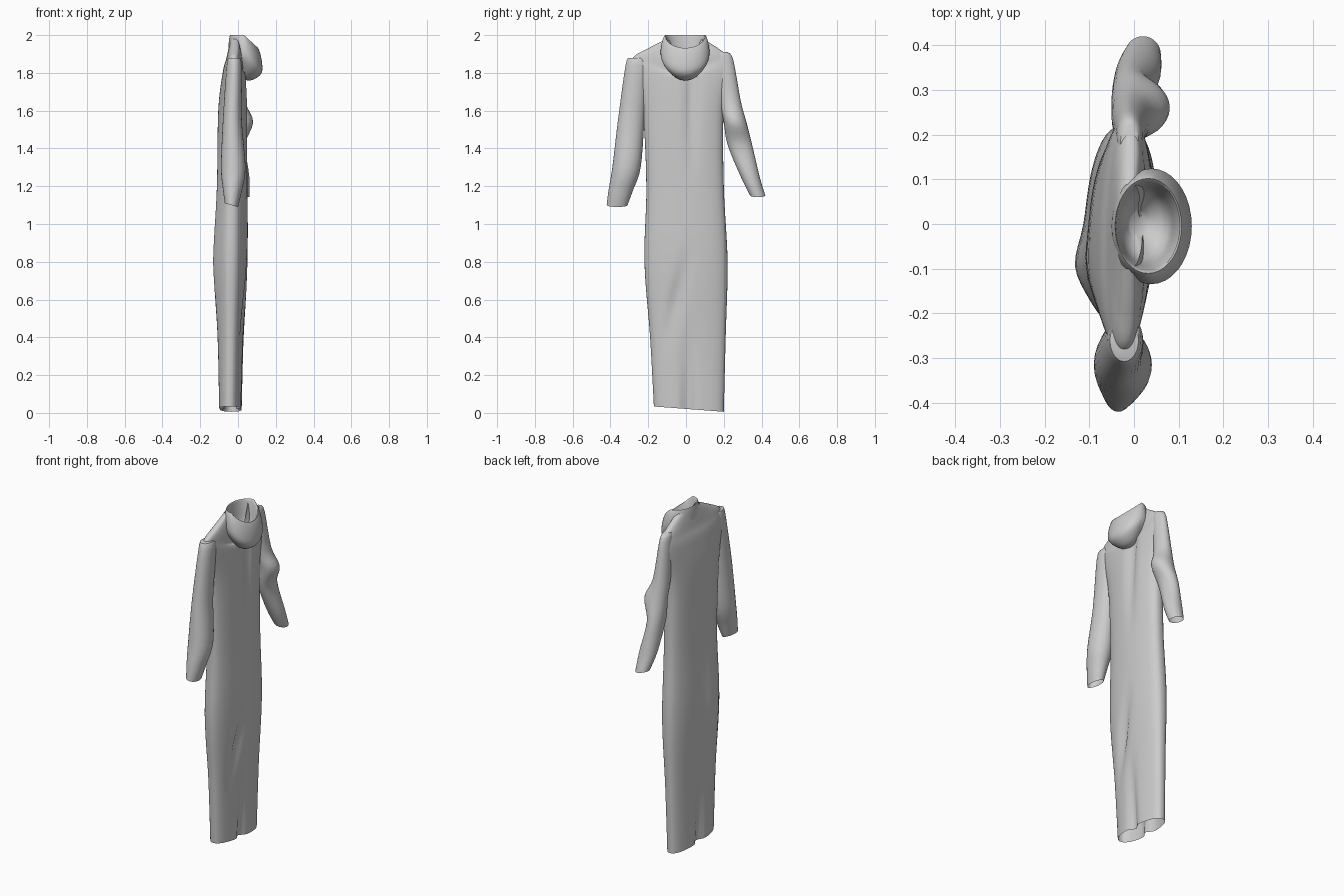
import bpy, bmesh, math

cube = bpy.data.objects.get("Cube")
if cube:
    bpy.data.objects.remove(cube, do_unlink=True)

grey = (0.6, 0.6, 0.6, 1)
cloth = bpy.data.materials.new("grey cloth")
cloth.use_nodes = True
cloth.diffuse_color = grey
cloth.node_tree.nodes["Principled BSDF"].inputs["Base Color"].default_value = grey


def blend(before, start, end, after, t):
    """Smooth curve value between start and end, guided by the neighbours."""
    leave = (end - before) / 2
    arrive = (after - start) / 2
    gap = end - start
    straight = start + gap * t
    bend = (leave - gap) * (1 - t) - (arrive - gap) * t
    return straight + bend * t * (1 - t)


def refine(rows, steps=4):
    """Add smoothly blended sections between the key sections."""
    padded = [rows[0], *rows, rows[-1]]
    sections = []
    for group in zip(padded, padded[1:], padded[2:], padded[3:]):
        for step in range(steps):
            sections.append([blend(*values, step / steps) for values in zip(*group)])
    sections.append(rows[-1])
    return sections


def oval(section, sides, drop, fold=None):
    """Closed section; drop lowers points by direction, fold reshapes the depth."""
    z, right, left, front, back = section
    points = []
    for index in range(sides):
        angle = math.tau * index / sides
        reach, side = math.cos(angle), math.sin(angle)
        y = (right + left) / 2 + (left - right) / 2 * side
        depth = fold(y, z, reach) if fold else reach
        x = (front + back) / 2 + (back - front) / 2 * depth
        points.append((x, y, z - drop(z, reach, side)))
    return points


def loft(name, rings, cap_start=False, cap_end=False):
    """Skin a stack of rings into one smooth cloth surface."""
    bm = bmesh.new()
    loops = [[bm.verts.new(point) for point in ring] for ring in rings]
    for lower, upper in zip(loops, loops[1:]):
        for i in range(len(lower)):
            bm.faces.new((lower[i - 1], lower[i], upper[i], upper[i - 1]))
    if cap_start:
        bm.faces.new(loops[0])
    if cap_end:
        bm.faces.new(loops[-1])
    bmesh.ops.recalc_face_normals(bm, faces=bm.faces)
    mesh = bpy.data.meshes.new(name)
    bm.to_mesh(mesh)
    bm.free()
    mesh.materials.append(cloth)
    part = bpy.data.objects.new(name, mesh)
    bpy.context.collection.objects.link(part)
    bpy.ops.object.select_all(action='DESELECT')
    part.select_set(True)
    bpy.context.view_layer.objects.active = part
    bpy.ops.object.shade_smooth_by_angle(angle=math.radians(50))


def crease(y, centre, width=0.03):
    return math.exp(-((y - centre) / width) ** 2)


def robe_folds(y, z, reach):
    """Leg split, drape and pleat behind, and a full right leg in front."""
    size = 1 - max(0, 0.5 - z) * crease(y, 0.01)
    if reach > 0:
        drape = max(0, 1 - abs(z - 0.6) / 0.3)
        size -= drape * crease(y, (z - 0.8) / 4) / 3
        pleat = min(1, max(0, z - 1.2) * 2)
        size -= pleat * crease(y, 0.03) / 3
    else:
        fullness = max(0, 1 - abs(z - 0.8))
        size += fullness * crease(y, -0.1, 0.07) / 3
    return math.copysign(abs(reach) ** 0.8, reach) * size + y / 2


def robe_drop(z, reach, side):
    """The back of the neck falls away below the hood; the hem is uneven."""
    neck = max(0, z - 1.8) * max(0, reach) ** 4
    hem = max(0, 0.3 - z) * side / 20
    return neck + hem


# Each section: height, right edge, left edge, front edge, back edge
robe = [
    (0.02, -0.17, 0.2, -0.1, 0.02),
    (0.4, -0.19, 0.21, -0.1, 0.03),
    (0.8, -0.22, 0.22, -0.11, 0.05),
    (1.2, -0.21, 0.2, -0.1, 0.05),
    (1.6, -0.23, 0.2, -0.1, 0.05),
    (1.8, -0.28, 0.24, -0.08, 0.04),
    (1.88, -0.28, 0.23, -0.06, 0.03),
    (1.93, -0.2, 0.17, -0.05, 0.03),
    (1.98, -0.1, 0.09, -0.04, 0.02)]
loft("robe_body", [oval(section, 56, robe_drop, robe_folds) for section in refine(robe, 6)])


def cuff_drop(z, reach, side):
    """Cuffs and shoulders hang a little unevenly."""
    return reach * max(0, 1.3 - z) / 20


# Sleeves, from closed shoulder to open cuff
sleeves = {
    "right_sleeve": [
        (1.88, -0.3, -0.23, -0.05, 0),
        (1.84, -0.32, -0.2, -0.06, 0.02),
        (1.55, -0.36, -0.22, -0.08, 0.02),
        (1.3, -0.39, -0.24, -0.09, 0.04),
        (1.18, -0.41, -0.28, -0.08, 0.02),
        (1.1, -0.42, -0.31, -0.07, 0)],
    "left_sleeve": [
        (1.91, 0.15, 0.22, -0.03, 0.01),
        (1.87, 0.15, 0.25, -0.04, 0.02),
        (1.65, 0.18, 0.29, -0.05, 0.04),
        (1.54, 0.2, 0.32, -0.05, 0.08),
        (1.42, 0.22, 0.35, -0.05, 0.04),
        (1.25, 0.29, 0.39, -0.04, 0.06),
        (1.15, 0.34, 0.42, -0.02, 0.06)],
}
for name, sections in sleeves.items():
    loft(name, [oval(section, 28, cuff_drop) for section in refine(sections)], cap_start=True)


def hood_ring(height, size):
    """Tilted ring of the hood, scaled about its sagging centre."""
    section = (height, -0.13 * size, 0.12 * size, -0.05 * size, 0.125 * size)
    return oval(section, 36, lambda z, reach, side: 0.08 * size * max(0, reach))


# Slumped hood: hollow inside, over the rim, down to the sagging back
hood = [(1.82, 0.2), (1.87, 0.6), (1.96, 0.75), (2, 0.85),
        (1.95, 1), (1.88, 1), (1.81, 0.6), (1.78, 0.2)]
loft("hood", [hood_ring(*row) for row in refine(hood)], cap_start=True, cap_end=True)
